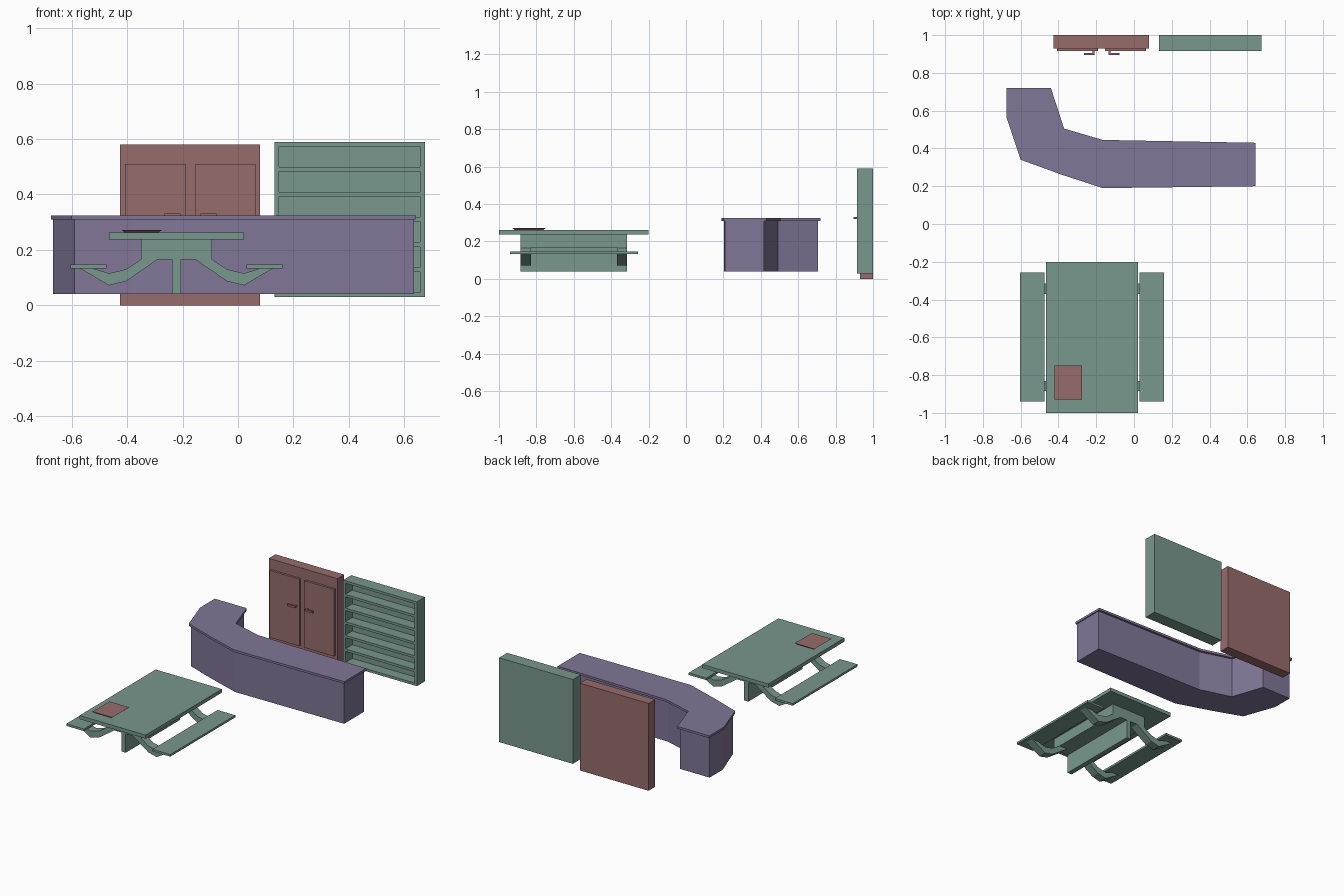
import bpy, bmesh

if "Cube" in bpy.data.objects:
    bpy.data.objects.remove(bpy.data.objects["Cube"])


def material(name, rgb):
    m = bpy.data.materials.new(name)
    m.diffuse_color = (*rgb, 1)
    m.use_nodes = True
    m.node_tree.nodes["Principled BSDF"].inputs["Base Color"].default_value = m.diffuse_color
    return m


GREEN = material("green", (0.19, 0.31, 0.27))
RED = material("red", (0.31, 0.15, 0.15))
PURPLE = material("purple", (0.22, 0.18, 0.31))


def finish(name, bm, mat):
    bmesh.ops.recalc_face_normals(bm, faces=bm.faces[:])
    mesh = bpy.data.meshes.new(name)
    bm.to_mesh(mesh)
    bm.free()
    mesh.materials.append(mat)
    ob = bpy.data.objects.new(name, mesh)
    bpy.context.collection.objects.link(ob)
    return ob


def box(name, x, y, z, mat, taper=0.0):
    """Box from (min, max) ranges; taper pulls in the bottom edge."""
    bm = bmesh.new()
    bmesh.ops.create_cube(bm, size=1)
    for v in bm.verts:
        inset = taper if v.co.z < 0 else 0
        v.co = [(r[0] + r[1]) / 2 + s * (r[1] - r[0] - 2 * i)
                for r, s, i in zip((x, y, z), v.co[:], (inset, inset, 0))]
    return finish(name, bm, mat)


def prism(name, points, axis, lo, hi, mat):
    """Extrude a 2D profile along y (points are x, z) or z (points are x, y)."""
    bm = bmesh.new()
    to3d = (lambda p: (p[0], lo, p[1])) if axis == 'y' else (lambda p: (p[0], p[1], lo))
    face = bm.faces.new([bm.verts.new(to3d(p)) for p in points])
    geom = bmesh.ops.extrude_face_region(bm, geom=[face])["geom"]
    step = (0, hi - lo, 0) if axis == 'y' else (0, 0, hi - lo)
    bmesh.ops.translate(bm, vec=step, verts=[g for g in geom if isinstance(g, bmesh.types.BMVert)])
    return finish(name, bm, mat)


# Cabinet with two doors and lever handles
CAB = -0.172
box("cabinet_body", (-0.425, 0.08), (0.93, 1.0), (0, 0.58), RED)
for side, s in (("left", -1), ("right", 1)):
    def span(a, b):
        return tuple(sorted((CAB + s * a, CAB + s * b)))
    box(f"cabinet_door_{side}", span(0.018, 0.236), (0.915, 0.93), (0.065, 0.51), RED)
    box(f"handle_post_{side}", span(0.036, 0.048), (0.905, 0.915), (0.32, 0.332), RED)
    box(f"handle_lever_{side}", span(0.036, 0.094), (0.895, 0.905), (0.32, 0.332), RED)

# Bookcase: back, sides and seven boards making six shelves
T = 0.0165
X0, X1, Z0, Z1 = 0.132, 0.674, 0.03, 0.59
box("bookcase_back", (X0, X1), (0.988, 1.0), (Z0, Z1), GREEN)
box("bookcase_side_left", (X0, X0 + T), (0.915, 0.988), (Z0, Z1), GREEN)
box("bookcase_side_right", (X1 - T, X1), (0.915, 0.988), (Z0, Z1), GREEN)
for i in range(7):
    z = Z0 + i * (Z1 - Z0 - T) / 6
    box(f"bookcase_shelf_{i + 1}", (X0 + T, X1 - T), (0.915, 0.988), (z, z + T), GREEN)

# Bent counter: overhanging top and slightly smaller base
top = [(-0.675, 0.72), (-0.44, 0.72), (-0.37, 0.505), (-0.165, 0.445), (0.642, 0.43),
       (0.642, 0.20), (-0.165, 0.19), (-0.385, 0.262), (-0.60, 0.34), (-0.675, 0.565)]
base = [(-0.668, 0.706), (-0.452, 0.706), (-0.38, 0.492), (-0.168, 0.43), (0.635, 0.416),
        (0.635, 0.208), (-0.162, 0.202), (-0.38, 0.273), (-0.59, 0.35), (-0.668, 0.568)]
prism("counter_top", top, 'z', 0.31, 0.325, PURPLE)
prism("counter_base", base, 'z', 0.04, 0.31, PURPLE)

# Picnic table
C = -0.222
box("table_top", (-0.465, 0.021), (-1.0, -0.2), (0.238, 0.262), GREEN)
box("table_apron", (C - 0.128, C + 0.128), (-0.885, -0.315), (0.166, 0.238), GREEN)
box("table_leg", (C - 0.016, C + 0.016), (-0.885, -0.315), (0.04, 0.166), GREEN)

# Benches carried on curved arms
arm = [(0.128, 0.166), (0.182, 0.13), (0.244, 0.1155), (0.30, 0.133),
       (0.348, 0.133), (0.244, 0.072), (0.182, 0.087), (0.067, 0.166)]
for side, s in (("left", -1), ("right", 1)):
    bench = tuple(sorted((C + s * 0.252, C + s * 0.382)))
    box(f"bench_{side}", bench, (-0.94, -0.257), (0.133, 0.147), GREEN)
    for end, y in (("front", -0.885), ("back", -0.37)):
        prism(f"bench_arm_{side}_{end}", [(C + s * x, z) for x, z in arm],
              'y', y, y + 0.055, GREEN)

# Flat tray lying on the table
box("table_tray", (-0.42, -0.275), (-0.928, -0.75), (0.262, 0.272), RED, taper=0.012)
